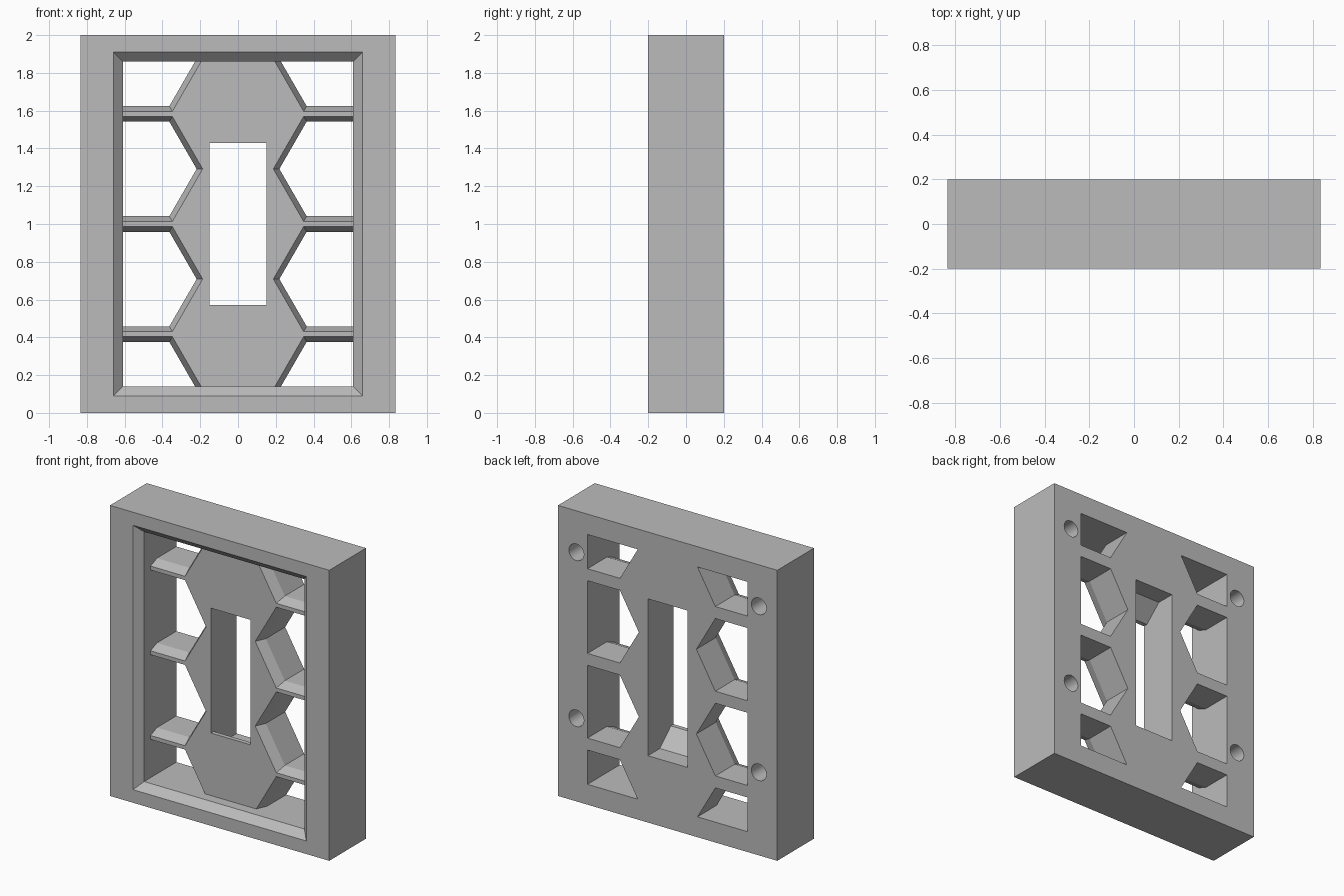
import bpy, bmesh, math
from mathutils import Vector

default = bpy.data.objects.get("Cube")
if default:
    bpy.data.objects.remove(default, do_unlink=True)

HALF_W, HALF_D, HEIGHT = 0.835, 0.2, 2.0
OPEN_X, OPEN_Z = 0.61, 0.86        # half size of the opening
PANEL_Y = -0.08                    # front of the recessed lattice
MID_Z = HEIGHT / 2

grey = bpy.data.materials.new("plain_grey")
grey.use_nodes = True
colour = (0.5, 0.5, 0.5, 1)
grey.diffuse_color = colour
grey.node_tree.nodes["Principled BSDF"].inputs["Base Color"].default_value = colour


def rect(hx, hz):
    return [(-hx, -hz), (hx, -hz), (hx, hz), (-hx, hz)]


def ngon(radius, sides):
    return [(radius * math.cos(math.tau * i / sides),
             radius * math.sin(math.tau * i / sides)) for i in range(sides)]


def loft(name, sections, cx=0, cz=MID_Z, clip=False):
    """Solid through (y, outline) sections, optionally trimmed to the opening."""
    bm = bmesh.new()
    rings = [[bm.verts.new((cx + x, y, cz + z)) for x, z in outline]
             for y, outline in sections]
    for a, b in zip(rings, rings[1:]):
        for i in range(len(a)):
            j = (i + 1) % len(a)
            bm.faces.new((a[i], a[j], b[j], b[i]))
    bm.faces.new(rings[0])
    bm.faces.new(rings[-1])
    if clip:
        for normal, reach in ((Vector((1, 0, 0)), OPEN_X), (Vector((0, 0, 1)), OPEN_Z)):
            for side in (-1, 1):
                n = normal * side
                geom = bm.verts[:] + bm.edges[:] + bm.faces[:]
                bmesh.ops.bisect_plane(bm, geom=geom, plane_no=n, clear_outer=True,
                                       plane_co=Vector((0, 0, MID_Z)) + n * reach)
                rim = [e for e in bm.edges if e.is_boundary]
                if rim:
                    bmesh.ops.holes_fill(bm, edges=rim, sides=0)
    bmesh.ops.recalc_face_normals(bm, faces=bm.faces[:])
    mesh = bpy.data.meshes.new(name)
    bm.to_mesh(mesh)
    bm.free()
    obj = bpy.data.objects.new(name, mesh)
    mesh.materials.append(grey)
    bpy.context.collection.objects.link(obj)
    return obj


def cut(body, cutter):
    mod = body.modifiers.new("cut", "BOOLEAN")
    mod.operation, mod.solver, mod.object = "DIFFERENCE", "EXACT", cutter
    bpy.context.view_layer.objects.active = body
    bpy.ops.object.modifier_apply(modifier=mod.name)
    bpy.data.objects.remove(cutter, do_unlink=True)


# Solid block
frame = loft("lattice_frame", [(-HALF_D, rect(HALF_W, MID_Z)), (HALF_D, rect(HALF_W, MID_Z))])

# Front recess with a bevelled rim
rim = 0.05
cut(frame, loft("recess_cutter", [
    (-HALF_D - rim, rect(OPEN_X + 2 * rim, OPEN_Z + 2 * rim)),
    (-HALF_D + rim, rect(OPEN_X, OPEN_Z)),
    (PANEL_Y, rect(OPEN_X, OPEN_Z))]))

# Hexagonal openings in two columns, wider at the front
pitch = 0.583
front_r, back_r = 0.321, 0.289
for side in (-1, 1):
    for row in (-1.5, -0.5, 0.5, 1.5):
        cut(frame, loft("hex_cutter", [
            (PANEL_Y - 0.05, ngon(front_r, 6)),
            (PANEL_Y, ngon(front_r, 6)),
            (PANEL_Y + 0.07, ngon(back_r, 6)),
            (HALF_D + 0.05, ngon(back_r, 6))],
            side * 0.508, MID_Z + row * pitch, clip=True))

# Central slot, taller at the back with sloped ends
cut(frame, loft("slot_cutter", [
    (PANEL_Y - 0.05, rect(0.15, 0.43)),
    (-0.05, rect(0.15, 0.43)),
    (0.07, rect(0.15, 0.54)),
    (HALF_D + 0.05, rect(0.15, 0.54))]))

# Blind round mounting holes in the back
for x in (-0.695, 0.695):
    for z in (0.572, 1.715):
        cut(frame, loft("bolt_hole_cutter", [
            (-0.05, ngon(0.057, 32)), (HALF_D + 0.05, ngon(0.057, 32))], x, z))

# Crisp edges, smooth hole walls
frame.select_set(True)
bpy.context.view_layer.objects.active = frame
bpy.ops.object.shade_smooth_by_angle(angle=math.radians(20))
